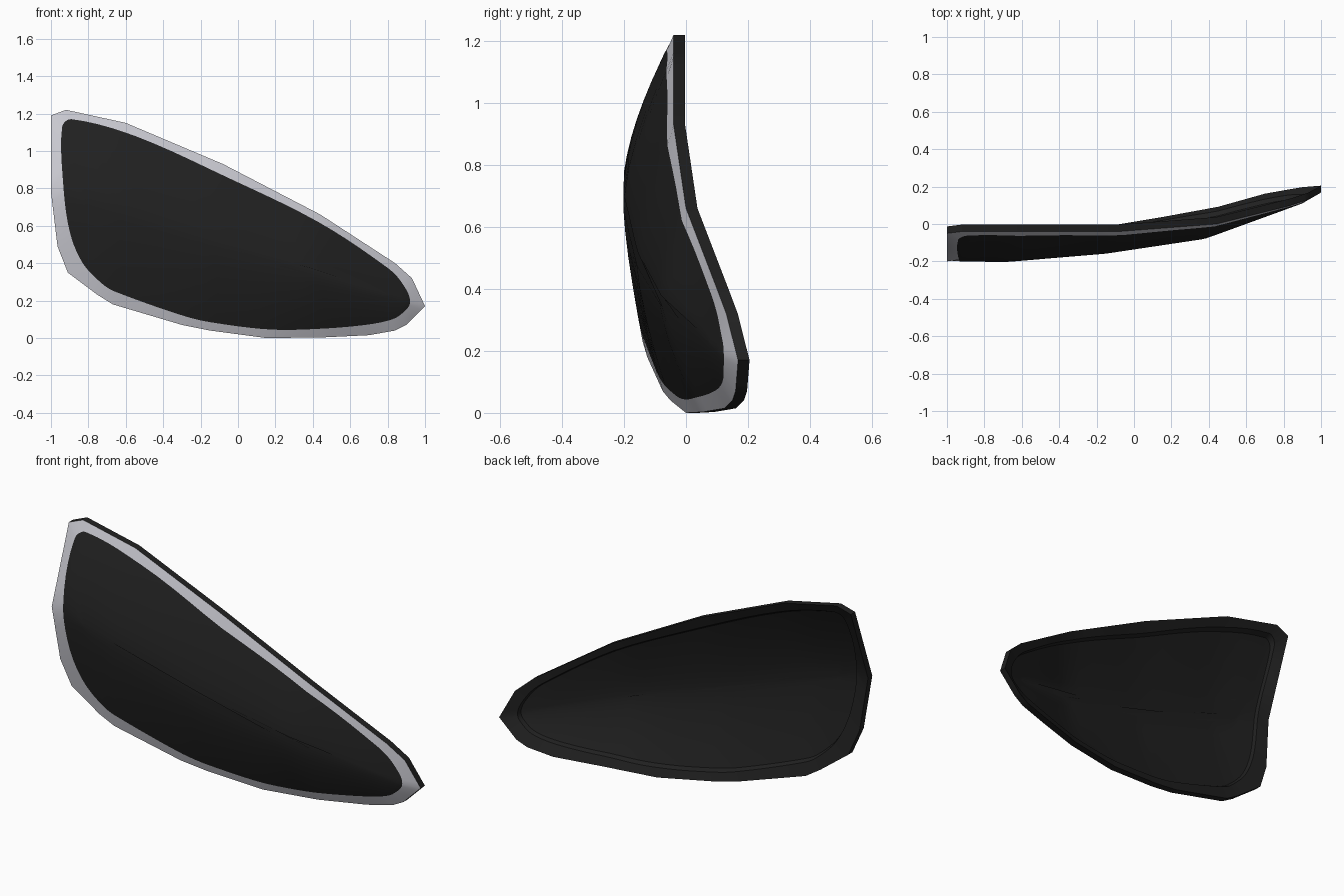
import bpy, bmesh
from mathutils import Vector

if "Cube" in bpy.data.objects:
    bpy.data.objects.remove(bpy.data.objects["Cube"])

# outer edge (x, y, z) and matching inner edge of the pale trim (x, z),
# clockwise from the upper left corner
EDGE = [
    (-1, -.05, 1.19, -.94, 1.13), (-.92, -.04, 1.22, -.89, 1.17),
    (-.6, -.04, 1.15, -.55, 1.08), (-.08, -.04, .93, -.06, .86),
    (.44, 0, .66, .43, .62), (.84, .10, .40, .80, .375),
    (.93, .13, .32, .88, .29), (1, .168, .17, .92, .19),
    (.9, .16, .07, .87, .125), (.84, .15, .04, .81, .095),
    (.7, .125, .015, .68, .07), (.45, .055, .003, .45, .05),
    (.15, 0, 0, .18, .045), (-.15, -.05, .04, -.12, .08),
    (-.3, -.075, .07, -.28, .115), (-.67, -.125, .18, -.65, .245),
    (-.75, -.14, .23, -.72, .285), (-.91, -.155, .35, -.83, .4),
    (-.965, -.175, .49, -.90, .57), (-1, -.2, .78, -.935, .83)]
# most forward line of the bulge (x, y, z)
RIDGE = [(-1, -.2, .78), (-.67, -.203, .68), (-.15, -.16, .5),
         (.38, -.08, .36), (.9, .11, .2), (1, .168, .17)]
SUB = 5
THICK, RECESS = .037, .015
N = len(EDGE)
outer_pts = [Vector(e[:3]) for e in EDGE]
inner_pts = [Vector((e[3], 0, e[4])) for e in EDGE]
ridge = [Vector(r) for r in RIDGE]
top_line = outer_pts[:8]
bottom_line = outer_pts[:6:-1]


def along(line, x):
    """Point on a polyline at a given x."""
    for a, b in zip(line, line[1:]):
        if x <= b.x:
            return a.lerp(b, max(0, (x - a.x) / max(b.x - a.x, 1e-6)))
    return line[-1].copy()


def on_surface(p, dy=0):
    """Drop a front-view point on the bulged front surface."""
    r = along(ridge, p.x)
    e = along(top_line if p.z > r.z else bottom_line, p.x)
    t = min(1, abs(p.z - r.z) / max(abs(e.z - r.z), 1e-4))
    return Vector((p.x, r.y + (e.y - r.y) * t ** 1.5 + dy, p.z))


def smooth_loop(pts):
    """Rounded closed curve through the points."""
    out = []
    for i in range(N):
        p0, p1, p2, p3 = (pts[(i + k) % N] for k in (-1, 0, 1, 2))
        d = (p2 - p1).length
        m1, m2 = (p2 - p0).normalized() * d, (p3 - p1).normalized() * d
        for k in range(SUB):
            t = k / SUB
            out.append(p1 * (2*t**3 - 3*t*t + 1) + m1 * (t**3 - 2*t*t + t)
                       + p2 * (3*t*t - 2*t**3) + m2 * (t**3 - t*t))
    return out


outer = [outer_pts[i].lerp(outer_pts[(i + 1) % N], k / SUB)
         for i in range(N) for k in range(SUB)]
inner = smooth_loop(inner_pts)


def shrunk(s, dy=0):
    """Inner loop pulled towards the ridge line and put on the surface."""
    return [on_surface(along(ridge, p.x * .85).lerp(p, s), dy) for p in inner]


bm = bmesh.new()


def ring(pts):
    return [bm.verts.new(p) for p in pts]


def bridge(a, b, mat=0):
    n = len(a)
    for i in range(n):
        f = bm.faces.new((a[i], a[(i + 1) % n], b[(i + 1) % n], b[i]))
        f.material_index = mat


STEPS = (.85, .65, .45, .25, .06)

# pale front trim
front_edge = ring(outer)
lens_edge = ring(shrunk(1))
bridge(front_edge, lens_edge, 1)

# dark bulged front panel
last = lens_edge
for s in STEPS:
    nxt = ring(shrunk(s))
    bridge(last, nxt)
    last = nxt
bm.faces.new(last)

# side wall, back rim and step into the recessed back
back_edge = ring([p + Vector((0, THICK, 0)) for p in outer])
bridge(front_edge, back_edge)
last = back_edge
for s, dy in [(1, THICK), (.97, RECESS)] + [(s, RECESS) for s in STEPS]:
    nxt = ring(shrunk(s, dy))
    bridge(last, nxt)
    last = nxt
bm.faces.new(last)

bmesh.ops.recalc_face_normals(bm, faces=bm.faces)
mesh = bpy.data.meshes.new("curved_panel")
bm.to_mesh(mesh)
bm.free()
panel = bpy.data.objects.new("curved_panel", mesh)
bpy.context.collection.objects.link(panel)

for name, col in (("black", (.015, .015, .015, 1)),
                  ("pale_grey", (.58, .58, .63, 1))):
    m = bpy.data.materials.new(name)
    m.diffuse_color = col
    m.use_nodes = True
    m.node_tree.nodes["Principled BSDF"].inputs["Base Color"].default_value = m.diffuse_color
    mesh.materials.append(m)

bpy.context.view_layer.objects.active = panel
panel.select_set(True)
bpy.ops.object.shade_smooth_by_angle(angle=.5)
